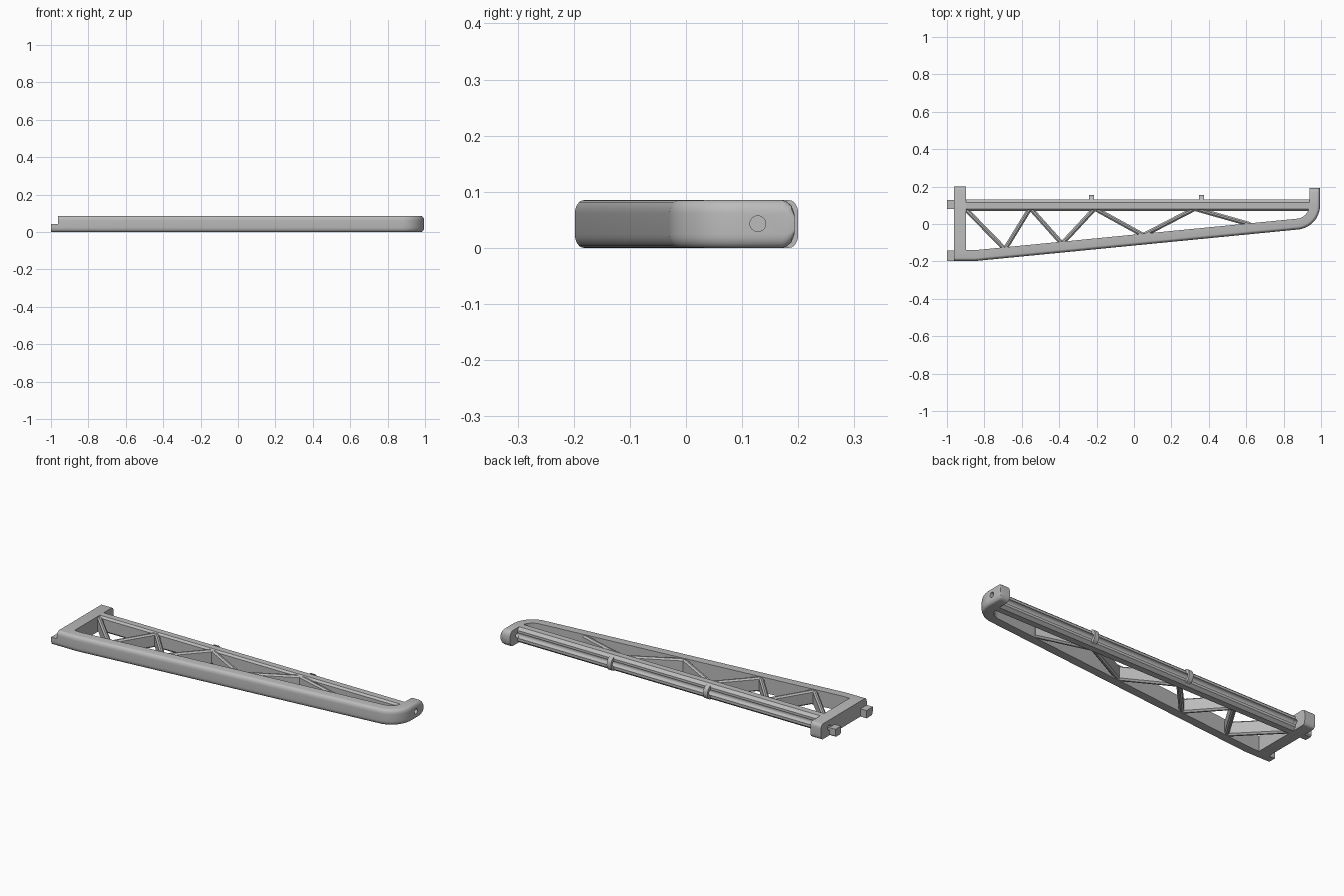
import bpy, bmesh
from math import sin, cos, pi, radians, atan2
from mathutils import Vector

cube = bpy.data.objects.get("Cube")
if cube:
    bpy.data.objects.remove(cube, do_unlink=True)

H = 0.085          # frame height
W = 0.058          # beam width
ROD = (0.128, 0.043)  # y, z of the pin axis

grey = bpy.data.materials.new("light_grey")
grey.use_nodes = True
grey.diffuse_color = (0.5, 0.5, 0.5, 1)
grey.node_tree.nodes["Principled BSDF"].inputs["Base Color"].default_value = (0.5, 0.5, 0.5, 1)


def loft(name, rings):
    """Skin a list of equal rings of points and cap both ends."""
    bm = bmesh.new()
    rows = [[bm.verts.new(p) for p in ring] for ring in rings]
    n = len(rows[0])
    for a, b in zip(rows, rows[1:]):
        for i in range(n):
            j = (i + 1) % n
            bm.faces.new((a[i], a[j], b[j], b[i]))
    bm.faces.new(rows[0])
    bm.faces.new(rows[-1])
    bmesh.ops.recalc_face_normals(bm, faces=bm.faces)
    mesh = bpy.data.meshes.new(name)
    bm.to_mesh(mesh)
    bm.free()
    ob = bpy.data.objects.new(name, mesh)
    bpy.context.collection.objects.link(ob)
    mesh.materials.append(grey)
    return ob


def extrude_x(name, profile, x0, x1):
    return loft(name, [[(x, y, z) for y, z in profile] for x in (x0, x1)])


def arc(cy, cz, ry, rz, a0, a1, n):
    return [(cy + ry * cos(radians(a0 + (a1 - a0) * i / n)),
             cz + rz * sin(radians(a0 + (a1 - a0) * i / n))) for i in range(n + 1)]


def activate(ob):
    bpy.ops.object.select_all(action='DESELECT')
    ob.select_set(True)
    bpy.context.view_layer.objects.active = ob


def drill(ob, x0, x1):
    """Cut a pin hole along x."""
    cutter = extrude_x("pin_cutter", arc(*ROD, 0.014, 0.014, 0, 345, 23), x0, x1)
    mod = ob.modifiers.new("pin_hole", 'BOOLEAN')
    mod.operation = 'DIFFERENCE'
    mod.solver = 'EXACT'
    mod.object = cutter
    activate(ob)
    bpy.ops.object.modifier_apply(modifier=mod.name)
    bpy.data.objects.remove(cutter, do_unlink=True)


parts = []

# Sloping lower beam that bends up into the foot, rounded on its outer side
section = [(W, 0)] + arc(0.016, 0.024, 0.016, 0.024, 270, 180, 6) \
    + arc(0.016, H - 0.024, 0.016, 0.024, 180, 90, 6) + [(W, H)]
slope = atan2(0.168, 1.71)
path = [((-0.963, -0.198), pi / 2, 0), ((-0.85, -0.198), pi / 2 + slope / 2, 0)]
for i in range(15):
    t = (slope - pi / 2) * (1 - i / 14)
    path.append(((0.865 + 0.13 * cos(t), 0.1 + 0.13 * sin(t)), t + pi, 0))
for y, z_in in ((0.172, 0), (0.18, 0.003), (0.188, 0.01), (0.193, 0.024)):
    path.append(((0.995, y), pi, z_in))
rings = []
for (x, y), t, z_in in path:
    k = (H - 2 * z_in) / H
    rings.append([(x + d * cos(t), y + d * sin(t), z_in + z * k) for d, z in section])
beam = loft("lower_beam_and_foot", rings)
drill(beam, 0.9, 1.05)
parts.append(beam)

# End post with rounded back end
side = [(-0.18, 0)] + arc(0.184, 0.024, 0.016, 0.024, -90, 0, 6) \
    + arc(0.184, H - 0.024, 0.016, 0.024, 0, 90, 6) + [(-0.18, H)]
post = extrude_x("end_post", side, -0.963, -0.898)
drill(post, -0.99, -0.945)
drill(post, -0.916, -0.88)
parts.append(post)

# Upper rail with a half-round groove in its back
rail = [(0.07, 0.01), (0.08, 0), (0.114, 0), (0.13, 0.014)] \
    + arc(*ROD, 0.015, 0.015, -82, -278, 12) \
    + [(0.13, H - 0.014), (0.114, H), (0.08, H), (0.07, H - 0.01)]
parts.append(extrude_x("upper_rail", rail, -0.9, 0.938))

# Clips around the groove
clip = arc(*ROD, 0.028, 0.037, -90, 90, 16)
clip = [(0.112, 0.006)] + clip + [(0.112, 0.08)]
bore = arc(*ROD, 0.015, 0.015, 90, -90, 12)
ring = arc(*ROD, 0.028, 0.037, -90, 90, 12) + bore
for i, x in enumerate((-0.227, 0.361)):
    parts.append(extrude_x(f"clip_{i + 1}", ring, x - 0.013, x + 0.013))

# Zigzag braces
nodes = [(-0.91, 0.09), (-0.69, -0.135), (-0.555, 0.085), (-0.385, -0.105),
         (-0.21, 0.083), (0.05, -0.06), (0.325, 0.082), (0.62, -0.002)]
w, c, lo, hi = 0.012, 0.008, 0.004, 0.08
brace = [(-w, lo + c), (c - w, lo), (w - c, lo), (w, lo + c),
         (w, hi - c), (w - c, hi), (c - w, hi), (-w, hi - c)]
for i, (a, b) in enumerate(zip(nodes, nodes[1:])):
    a, b = Vector(a), Vector(b)
    d = (b - a).normalized()
    parts.append(loft(f"brace_{i + 1}", [
        [(p.x - d.y * s, p.y + d.x * s, z) for s, z in brace] for p in (a, b)]))

# Mounting lugs on the end post
parts.append(extrude_x("back_lug", [(0.08, 0.006), (0.086, 0), (0.122, 0), (0.128, 0.006),
                                    (0.128, 0.043), (0.08, 0.043)], -1, -0.95))
front = [(-0.143, 0)] + arc(-0.182, 0.024, 0.016, 0.024, 270, 180, 6) \
    + [(-0.198, 0.043), (-0.143, 0.043)]
parts.append(extrude_x("front_lug", front, -1, -0.95))

for ob in parts:
    activate(ob)
    bpy.ops.object.shade_smooth_by_angle(angle=radians(30))
